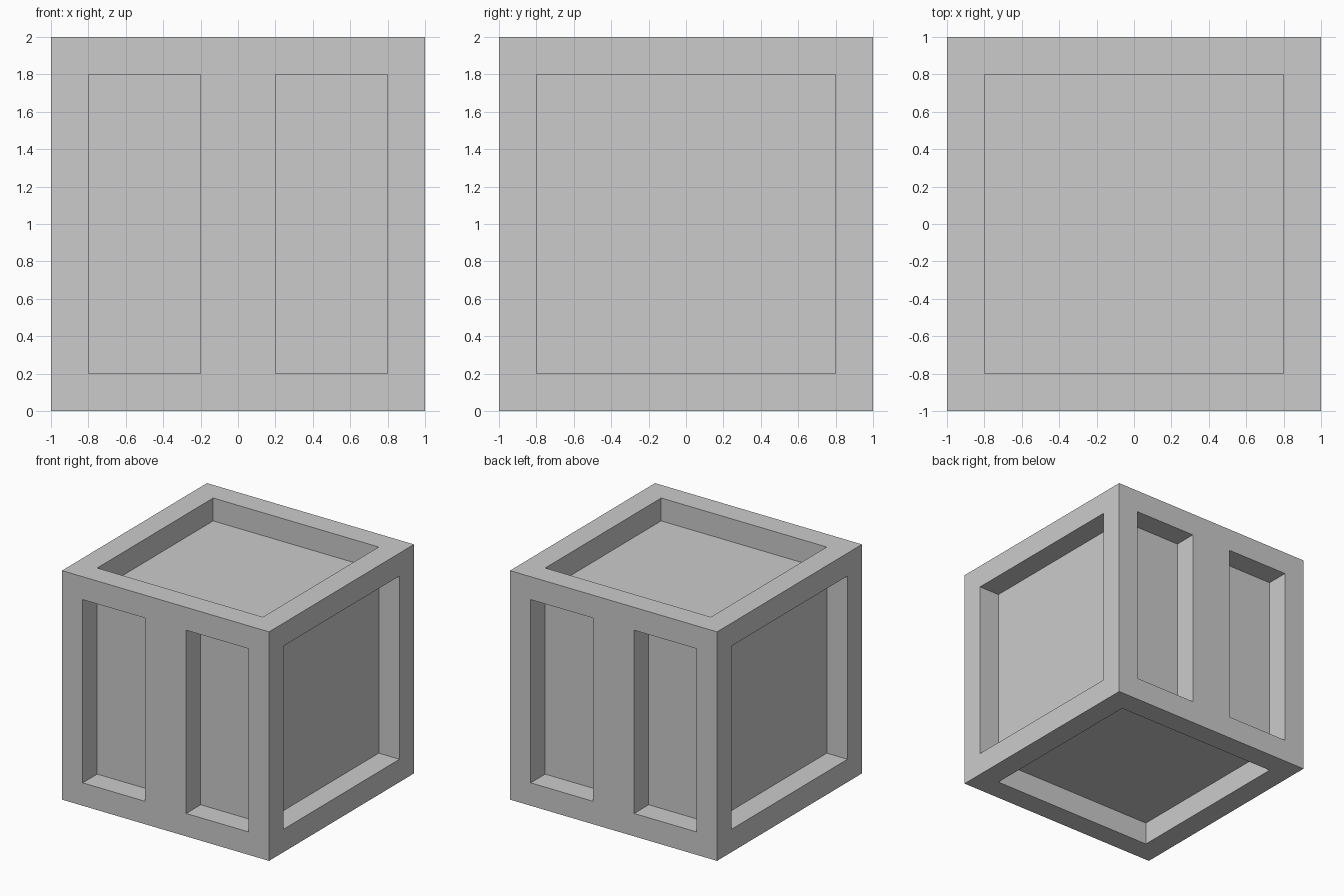
import bpy
import bmesh
from mathutils import Vector

if "Cube" in bpy.data.objects:
    bpy.data.objects.remove(bpy.data.objects["Cube"])

HALF = 1.0      # half the crate size
FRAME = 0.2     # frame width, recess depth and half width of the centre slats

bm = bmesh.new()
bmesh.ops.create_cube(bm, size=2 * HALF)

# Outer frame around each of the six sides
panels = list(bm.faces)
bmesh.ops.inset_individual(bm, faces=panels, thickness=FRAME, use_even_offset=True)

# Centre slats: split the front and back panels into three strips
for x in (-FRAME, FRAME):
    faces = [f for f in bm.faces
             if abs(f.normal.y) > 0.9
             and max(abs(f.calc_center_bounds().x), abs(f.calc_center_bounds().z)) < 0.85]
    geom = faces + list({e for f in faces for e in f.edges}) \
                 + list({v for f in faces for v in f.verts})
    bmesh.ops.bisect_plane(bm, geom=geom, dist=1e-5,
                           plane_co=Vector((x, 0, 0)), plane_no=Vector((1, 0, 0)))
bm.normal_update()


def is_recess(face):
    c = face.calc_center_bounds()
    is_panel = sum(abs(v) > 0.85 for v in c) == 1
    is_slat = abs(c.y) > 0.85 and abs(c.x) < 0.1
    return is_panel and not is_slat


# Sunken panels
recesses = [f for f in bm.faces if is_recess(f)]
bmesh.ops.inset_individual(bm, faces=recesses, thickness=0, depth=-FRAME)

# Stand the crate on the ground
bmesh.ops.translate(bm, verts=bm.verts, vec=(0, 0, HALF))
bm.normal_update()

mesh = bpy.data.meshes.new("crate")
bm.to_mesh(mesh)
bm.free()
bpy.context.collection.objects.link(bpy.data.objects.new("crate", mesh))
